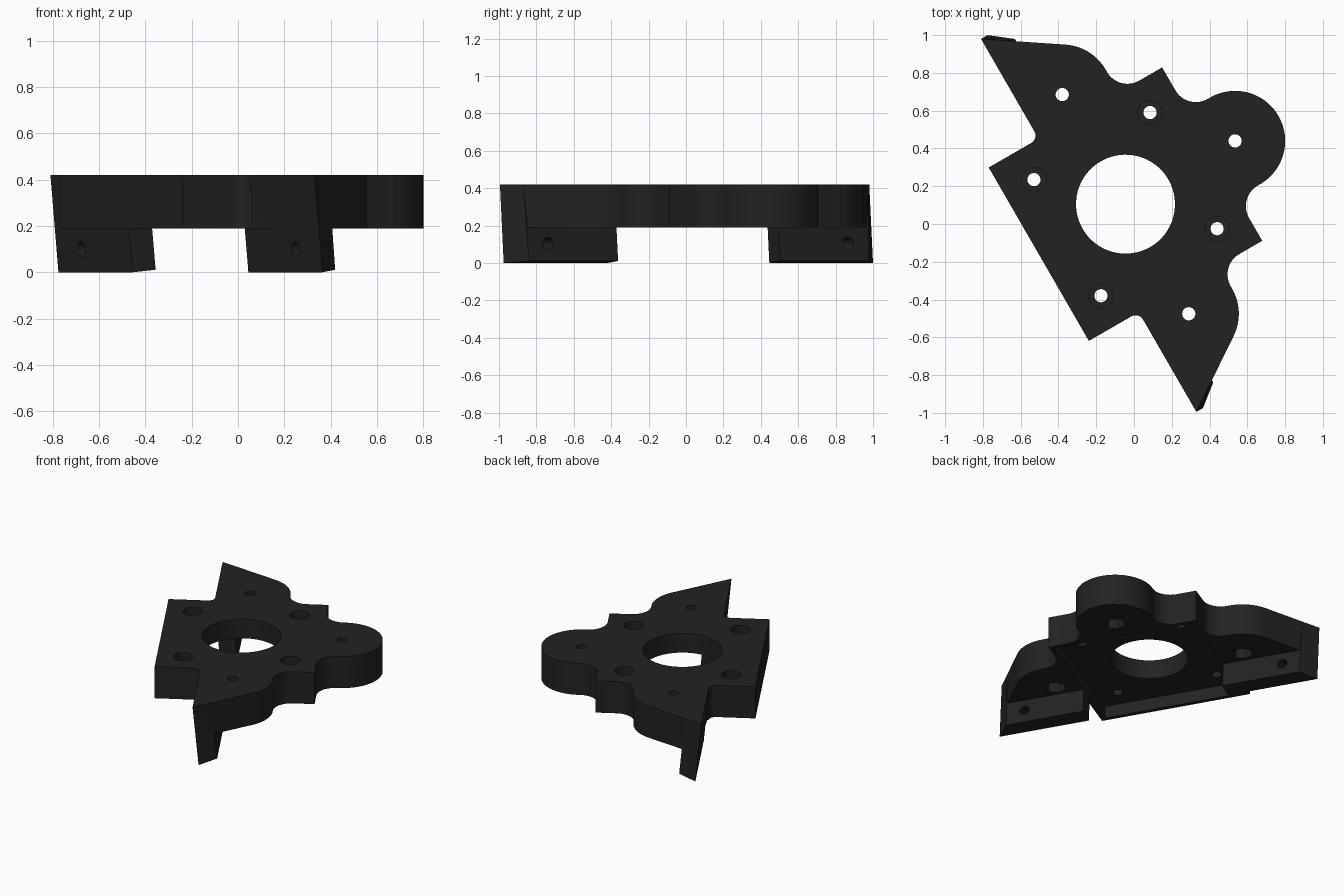
import bpy, math
from mathutils import Matrix, Vector

if "Cube" in bpy.data.objects:
    bpy.data.objects.remove(bpy.data.objects["Cube"])

TOP, LOW = 0.42, 0.19          # plate top and underside heights
PLACE = Matrix.Translation((-0.045, 0.105, 0)) @ Matrix.Rotation(math.radians(30), 4, 'Z')

black = bpy.data.materials.new("black plastic")
black.diffuse_color = (0.016, 0.016, 0.016, 1)
black.use_nodes = True
black.node_tree.nodes["Principled BSDF"].inputs["Base Color"].default_value = black.diffuse_color


def arc(cx, cy, r, a0, a1, n):
    return [(cx + r * math.cos(math.radians(a0 + (a1 - a0) * i / n)),
             cy + r * math.sin(math.radians(a0 + (a1 - a0) * i / n))) for i in range(n + 1)]


def loft(name, bottom, top):
    """Closed solid between two matching counter-clockwise rings."""
    n = len(bottom)
    faces = [list(range(n))[::-1], list(range(n, 2 * n))]
    faces += [[i, (i + 1) % n, n + (i + 1) % n, n + i] for i in range(n)]
    mesh = bpy.data.meshes.new(name)
    mesh.from_pydata([Vector(p) for p in bottom + top], [], faces)
    mesh.materials.append(black)
    ob = bpy.data.objects.new(name, mesh)
    bpy.context.collection.objects.link(ob)
    return ob


def prism(name, pts, z0, z1):
    return loft(name, [(x, y, z0) for x, y in pts], [(x, y, z1) for x, y in pts])


def drill(x, y, r, z0, z1, n=32):
    return prism("cutter", arc(x, y, r, 0, 360, n)[:-1], z0, z1)


def combine(target, other, op):
    mod = target.modifiers.new("bool", 'BOOLEAN')
    mod.operation, mod.solver, mod.object = op, 'EXACT', other
    other.hide_render = True
    deps = bpy.context.evaluated_depsgraph_get()
    mesh = bpy.data.meshes.new_from_object(target.evaluated_get(deps))
    target.modifiers.clear()
    target.data = mesh
    bpy.data.objects.remove(other)


# Plate outline: half of it, then mirrored
half = arc(0.67, 0, 0.265, 0, 92.2, 20)[1:]              # side lobe
half += arc(0.655, 0.39, 0.125, 272.2, 180, 14)[1:]      # neck fillet
half += [(0.53, 0.53)]                                   # square corner
half += arc(0.39, 0.655, 0.125, 270, 177.8, 14)          # neck fillet
half += arc(0, 0.67, 0.265, -2.2, 56.2, 14)[1:]          # wing lobe
half += [(-0.185, 1.113), (-0.215, 0.585)]               # wing tip
half += arc(-0.27, 0.575, 0.045, 0, -90, 5)              # inner fillet
half += [(-0.53, 0.53)]
outline = [(0.935, 0)] + half + [(x, -y) for x, y in reversed(half)]
plate = prism("mounting_plate", outline, LOW, TOP)

# Slanted legs under the two wing tips
for s in (1, -1):
    low = [(-0.185, 0.5, 0), (-0.07, 0.5, 0.011), (-0.07, 1.05, 0.011), (-0.185, 1.14, 0)]
    high = [(-0.225, 0.5, TOP), (-0.11, 0.5, TOP), (-0.11, 1.063, TOP), (-0.225, 1.14, TOP)]
    low, high = ([(x, s * y, z) for x, y, z in ring][::s] for ring in (low, high))
    combine(plate, loft("leg", low, high), 'UNION')

# Motor recess underneath and the round opening
combine(plate, prism("cutter", [(-.5, -.5), (.5, -.5), (.5, .5), (-.5, .5)], 0.1, 0.28), 'DIFFERENCE')
combine(plate, drill(0, 0, 0.262, 0, 0.6, 64), 'DIFFERENCE')

# Counterbored motor screw holes
for x in (-0.355, 0.355):
    for y in (-0.355, 0.355):
        combine(plate, drill(x, y, 0.035, 0, 0.6), 'DIFFERENCE')
        combine(plate, drill(x, y, 0.065, 0.345, 0.6), 'DIFFERENCE')

# Lobe holes with hexagonal nut pockets underneath
for x, y in ((0.67, 0), (0, 0.67), (0, -0.67)):
    combine(plate, drill(x, y, 0.035, -0.1, 0.6), 'DIFFERENCE')
    combine(plate, drill(x, y, 0.07, 0.1, 0.27, 6), 'DIFFERENCE')

# Cross holes through the legs
for y in (0.925, -0.925):
    ring = arc(y, 0.1, 0.034, 0, 360, 24)[:-1]
    tilt = 0.01
    combine(plate, loft("cutter", [(-0.4, a, b - tilt) for a, b in ring],
                        [(0.05, a, b + tilt) for a, b in ring]), 'DIFFERENCE')

# Final placement and shading
plate.data.transform(PLACE)
plate.select_set(True)
bpy.context.view_layer.objects.active = plate
bpy.ops.object.shade_smooth_by_angle(angle=math.radians(30))
